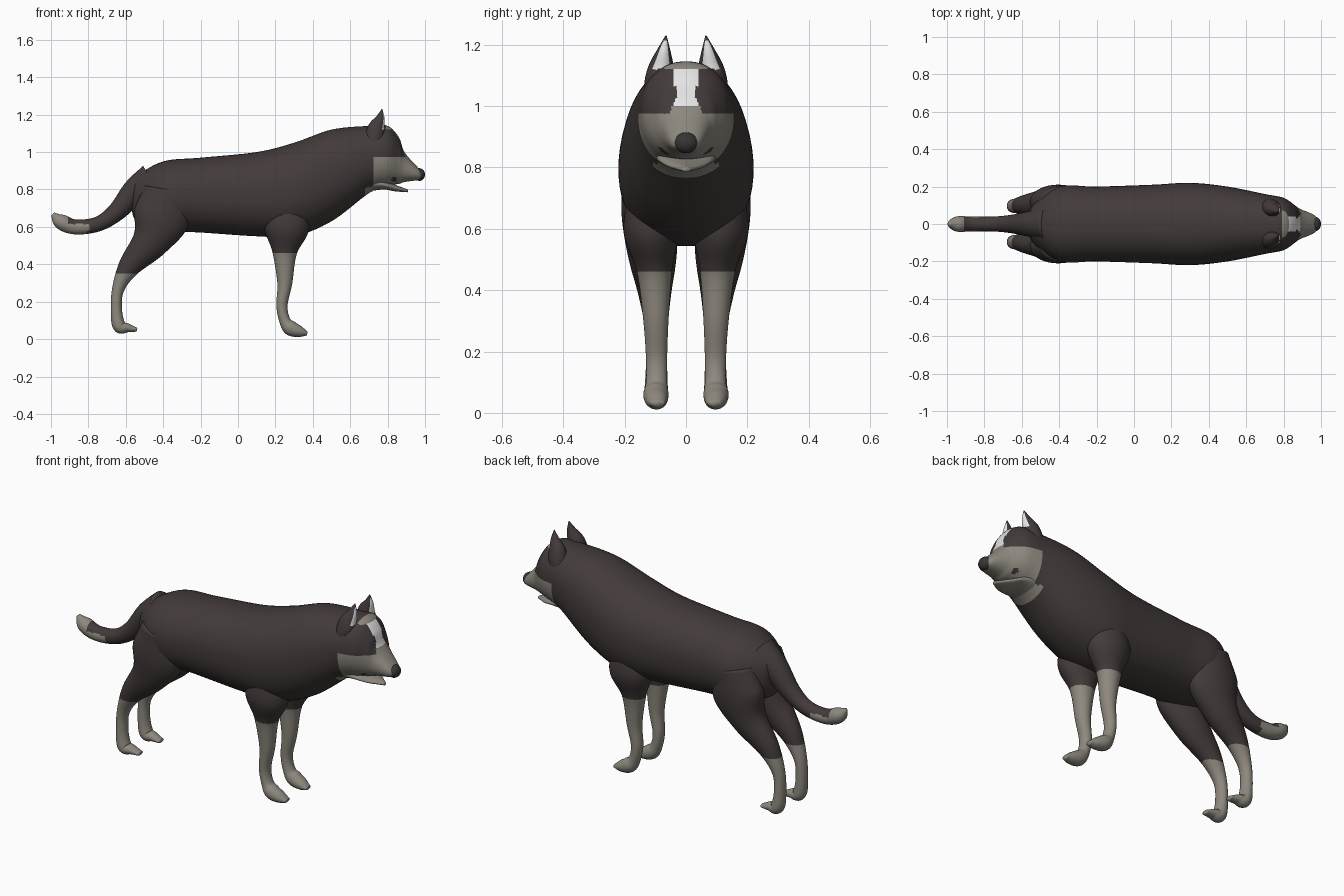
import bpy, bmesh, math
from mathutils import Vector

cube = bpy.data.objects.get("Cube")
if cube:
    bpy.data.objects.remove(cube, do_unlink=True)


def material(name, color):
    mat = bpy.data.materials.new(name)
    mat.use_nodes = True
    mat.diffuse_color = (*color, 1)
    bsdf = mat.node_tree.nodes["Principled BSDF"]
    bsdf.inputs["Base Color"].default_value = (*color, 1)
    return mat


DARK, PALE, WHITE, NOSE = range(4)
MATERIALS = [
    material("dark fur", (.055, .043, .042)),
    material("pale fur", (.27, .25, .21)),
    material("white fur", (.78, .78, .78)),
    material("nose black", (.04, .035, .035)),
]
ACROSS, ALONG, UP = Vector((1, 0, 0)), Vector((0, 1, 0)), Vector((0, 0, 1))


def spline(rows, steps):
    """Catmull-Rom interpolation through rows of numbers."""
    out = []
    padded = [rows[0], *rows, rows[-1]]
    for before, start, end, after in zip(padded, padded[1:], padded[2:], padded[3:]):
        for s in range(steps):
            t = s / steps
            out.append([b + t / 2 * (c - a + t * (2 * a - 5 * b + 4 * c - d
                        + t * (3 * (b - c) + d - a)))
                        for a, b, c, d in zip(before, start, end, after)])
    return out + [list(rows[-1])]


def loft(name, rows, color, cuts=(), upright=False, sides=40, power=2):
    """Skin rings of (x, y, z, half width, half depth) set square to their path."""
    bm = bmesh.new()
    rings = spline(rows, 8)
    loops = []
    for i, (x, y, z, width, depth) in enumerate(rings):
        before, after = rings[max(i - 1, 0)], rings[min(i + 1, len(rings) - 1)]
        axis = Vector((before[2] - after[2], 0, after[0] - before[0])).normalized()
        if upright:
            axis = UP
        loop = []
        for k in range(sides):
            angle = math.tau * k / sides
            c, s = (math.copysign(abs(v) ** (2 / power), v)
                    for v in (math.cos(angle), math.sin(angle)))
            loop.append(bm.verts.new(Vector((x, y, z)) + ALONG * width * c + axis * depth * s))
        loops.append(loop)
    for low, high in zip(loops, loops[1:]):
        for k in range(sides):
            bm.faces.new((low[k - 1], low[k], high[k], high[k - 1]))
    bm.faces.new(loops[0])
    bm.faces.new(loops[-1])
    bmesh.ops.recalc_face_normals(bm, faces=bm.faces)
    # Cut clean edges where the coat changes colour
    for normal, distance in cuts:
        geometry = [*bm.verts, *bm.edges, *bm.faces]
        bmesh.ops.bisect_plane(bm, geom=geometry, dist=.0005,
                               plane_co=normal * distance, plane_no=normal)
    bm.normal_update()
    for face in bm.faces:
        face.smooth = True
        face.material_index = color(face.calc_center_median(), face.normal)
    mesh = bpy.data.meshes.new(name)
    bm.to_mesh(mesh)
    bm.free()
    for mat in MATERIALS:
        mesh.materials.append(mat)
    obj = bpy.data.objects.new(name, mesh)
    bpy.context.collection.objects.link(obj)


def trunk(rows):
    """Rings from (x, top, bottom, half width)."""
    return [(x, 0, (top + bottom) / 2, width, (top - bottom) / 2)
            for x, top, bottom, width in rows]


def leg(rows, side):
    """Rings from (x, z, radius), flattened and set outward where the leg is thick."""
    return [(x, side * (.09 + r / 5), z, min(.09, .015 + .65 * r), r) for x, z, r in rows]


def ear(rows, side):
    """Rings from (x, z, radius), leaning inward to the tip."""
    return [(x, side * (.065 + (1.23 - z) / 6), z, .9 * r, r) for x, z, r in rows]


# Body, neck and head in one skin
def coat(p, normal):
    middle = abs(p.y)
    if p.x > .8 and 1 < p.z < 1.12 and middle < .04:
        return WHITE if middle < .025 + abs(p.z - 1.04) / 2 else DARK
    if p.x > .79 and p.z > 1.12 and middle < .07:
        return PALE
    if math.hypot(p.x - .835, p.z - .853) < .013:
        return NOSE
    if p.x > .725 and p.z < (1 if middle < .05 else .975):
        return PALE
    return PALE if p.x > .68 and p.z < .81 else DARK


loft("body_and_head", trunk([
    (-.57, .8, .7, .02), (-.54, .87, .63, .1), (-.4, .95, .58, .2), (-.2, .97, .57, .2),
    (.1, 1, .55, .21), (.3, 1.05, .55, .22), (.5, 1.12, .63, .2), (.7, 1.14, .78, .16),
    (.8, 1.14, .82, .14), (.86, 1.08, .83, .1), (.89, 1, .84, .08), (.96, .92, .85, .05),
    (.99, .89, .86, .02)]),
    coat, upright=True, sides=64, power=2.2,
    cuts=[(ACROSS, .725), (UP, .975), (UP, 1), (UP, 1.12), (ALONG, .04), (ALONG, -.04)])

# Lower jaw, open below the muzzle
loft("lower_jaw", trunk([
    (.7, .88, .79, .1), (.78, .85, .8, .09), (.84, .825, .79, .06), (.91, .8, .785, .01)]),
    lambda p, normal: PALE, upright=True)

# Nose pad
bpy.ops.mesh.primitive_uv_sphere_add(segments=24, ring_count=16, location=(.97, 0, .88))
nose = bpy.context.object
nose.name = "nose"
nose.scale = (.03, .038, .034)
nose.data.materials.append(MATERIALS[NOSE])
bpy.ops.object.shade_smooth()

# Tail with a pale tip
TAIL = [(-.46, .85, .09), (-.55, .79, .07), (-.65, .68, .05), (-.75, .615, .04),
        (-.87, .6, .04), (-.95, .63, .04), (-.99, .67, .01)]
loft("tail", [(x, 0, z, r, r) for x, z, r in TAIL],
     lambda p, normal: PALE if p.x < -.91 or (p.x < -.8 and p.z < .615) else DARK,
     cuts=[(ACROSS, -.91)])

# Paired legs and ears
FRONT_LEG = [(.27, .78, .08), (.26, .6, .12), (.25, .46, .065), (.25, .3, .04),
             (.235, .18, .03), (.25, .1, .03), (.28, .06, .04), (.33, .04, .03),
             (.37, .03, .01)]
HIND_LEG = [(-.38, .8, .12), (-.41, .65, .15), (-.47, .52, .1), (-.58, .39, .06),
            (-.64, .27, .033), (-.65, .16, .03), (-.635, .07, .035), (-.59, .06, .024),
            (-.54, .05, .01)]
EAR = [(.71, 1.02, .04), (.73, 1.08, .05), (.74, 1.13, .045), (.76, 1.18, .025),
       (.77, 1.23, .002)]


def inner_ear(p, normal):
    return WHITE if normal.x > .7 and 1.12 < p.z < 1.21 else DARK


for side, word in ((1, "left"), (-1, "right")):
    for part, rows, sock in (("front_leg", FRONT_LEG, .46), ("hind_leg", HIND_LEG, .35)):
        loft(f"{part}_{word}", leg(rows, side),
             lambda p, normal: PALE if p.z < sock else DARK, cuts=[(UP, sock)])
    loft(f"ear_{word}", ear(EAR, side), inner_ear)
